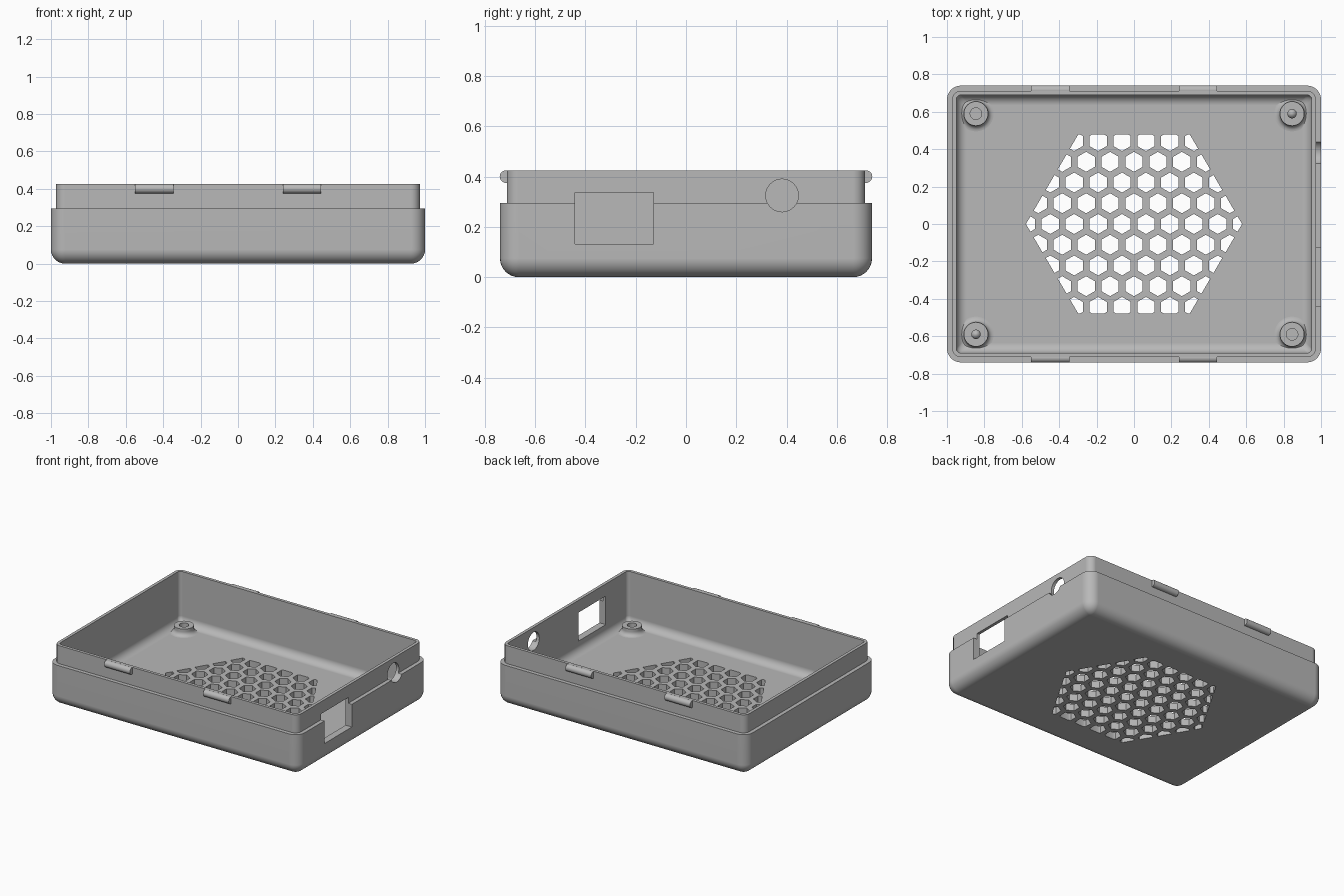
import bpy, bmesh, math
from mathutils import Vector, Matrix

cube = bpy.data.objects.get("Cube")
if cube:
    bpy.data.objects.remove(cube, do_unlink=True)

grey = bpy.data.materials.new("grey plastic")
grey.use_nodes = True
COLOR = (0.48, 0.48, 0.48, 1)
grey.diffuse_color = COLOR
grey.node_tree.nodes["Principled BSDF"].inputs["Base Color"].default_value = COLOR


def make_object(name, bm):
    bmesh.ops.recalc_face_normals(bm, faces=bm.faces)
    mesh = bpy.data.meshes.new(name)
    bm.to_mesh(mesh)
    bm.free()
    mesh.materials.append(grey)
    obj = bpy.data.objects.new(name, mesh)
    bpy.context.collection.objects.link(obj)
    return obj


def activate(obj):
    bpy.ops.object.select_all(action='DESELECT')
    obj.select_set(True)
    bpy.context.view_layer.objects.active = obj


def smooth(obj):
    activate(obj)
    bpy.ops.object.shade_smooth_by_angle(angle=math.radians(32))
    mod = obj.modifiers.new("Weighted normals", 'WEIGHTED_NORMAL')
    mod.keep_sharp = True


def rounded_ring(bm, hx, hy, r, z, steps=8):
    """Loop of vertices around a rounded rectangle."""
    verts = []
    for q, (sx, sy) in enumerate([(1, 1), (-1, 1), (-1, -1), (1, -1)]):
        for i in range(steps + 1):
            a = math.pi / 2 * (q + i / steps)
            verts.append(bm.verts.new((sx * (hx - r) + r * math.cos(a),
                                       sy * (hy - r) + r * math.sin(a), z)))
    return verts


def bridge(bm, a, b):
    n = len(a)
    for i in range(n):
        j = (i + 1) % n
        bm.faces.new((a[i], a[j], b[j], b[i]))


def lathe(name, profile, location, segments=40):
    """Solid of revolution; the profile starts and ends on the axis."""
    bm = bmesh.new()
    rings = []
    for r, z in profile:
        if r == 0:
            rings.append([bm.verts.new((0, 0, z))])
        else:
            rings.append([bm.verts.new((r * math.cos(t), r * math.sin(t), z))
                          for t in (math.tau * i / segments for i in range(segments))])
    for a, b in zip(rings, rings[1:]):
        for i in range(segments):
            j = (i + 1) % segments
            if len(a) == 1:
                bm.faces.new((a[0], b[i], b[j]))
            elif len(b) == 1:
                bm.faces.new((a[i], a[j], b[0]))
            else:
                bm.faces.new((a[i], a[j], b[j], b[i]))
    obj = make_object(name, bm)
    obj.location = location
    smooth(obj)
    return obj


# Tray: rounded outer body, stepped lip, hollow inside with filleted floor
HX, HY, STEP, TOP, FLOOR = 1.0, 0.74, 0.295, 0.425, 0.05
LIP_IN, WALL_IN = 0.028, 0.05
OUT_FILLET, IN_FILLET, STEPS = 0.075, 0.055, 8
bm = bmesh.new()
levels = []
for i in range(STEPS + 1):
    a = math.pi / 2 * i / STEPS
    inset = OUT_FILLET * (1 - math.sin(a))
    levels.append((inset, max(0.075 - inset, 0.004), OUT_FILLET * (1 - math.cos(a))))
levels += [(0, 0.075, STEP), (LIP_IN, 0.047, STEP), (LIP_IN, 0.047, TOP), (WALL_IN, 0.025, TOP)]
for i in range(STEPS + 1):
    a = math.pi / 2 * i / STEPS
    levels.append((WALL_IN + IN_FILLET * (1 - math.cos(a)), 0.025,
                   FLOOR + IN_FILLET * (1 - math.sin(a))))
rings = [rounded_ring(bm, HX - d, HY - d, r, z) for d, r, z in levels]
for a, b in zip(rings, rings[1:]):
    bridge(bm, a, b)
bm.faces.new(rings[0])
bm.faces.new(rings[-1])
tray = make_object("tray", bm)

# Honeycomb vent cutter: hexagon grid trimmed to a large hexagon
PITCH, CELL = 0.128, 0.0535
bm = bmesh.new()
for row in range(-4, 5):
    for col in range(-6, 7):
        cx = (col + (0.5 if row % 2 == 0 else 0)) * PITCH
        cy = row * PITCH * math.sqrt(3) / 2
        bm.faces.new([bm.verts.new((cx + CELL * math.sin(k * math.pi / 3),
                                    cy + CELL * math.cos(k * math.pi / 3), -0.1))
                      for k in range(6)])
tip, corner = Vector((0.578, 0, 0)), Vector((0.298, 0.479, 0))
slope = Vector((corner.y, tip.x - corner.x, 0)).normalized()
planes = [(corner, Vector((0, 1, 0))), (-corner, Vector((0, -1, 0)))]
for sx in (1, -1):
    for sy in (1, -1):
        planes.append((tip * sx, Vector((slope.x * sx, slope.y * sy, 0))))
for point, normal in planes:
    bmesh.ops.bisect_plane(bm, geom=bm.verts[:] + bm.edges[:] + bm.faces[:],
                           plane_co=point, plane_no=normal, clear_outer=True)
ext = bmesh.ops.extrude_face_region(bm, geom=bm.faces[:])
bmesh.ops.translate(bm, vec=(0, 0, 0.25),
                    verts=[v for v in ext["geom"] if isinstance(v, bmesh.types.BMVert)])
vent_cutter = make_object("vent_cutter", bm)

# Side port cutters: rectangular window and round hole in the +x wall
bm = bmesh.new()
bmesh.ops.create_cube(bm, size=1, matrix=Matrix.Translation((1, -0.285, 0.234))
                      @ Matrix.Diagonal((0.3, 0.312, 0.206, 1)))
window_cutter = make_object("window_cutter", bm)
bm = bmesh.new()
bmesh.ops.create_cone(bm, cap_ends=True, segments=40, radius1=0.065, radius2=0.065, depth=0.3,
                      matrix=Matrix.Translation((1, 0.382, 0.325))
                      @ Matrix.Rotation(math.pi / 2, 4, 'Y'))
round_cutter = make_object("round_port_cutter", bm)

for cutter in (vent_cutter, window_cutter, round_cutter):
    cutter.hide_render = True
    activate(tray)
    mod = tray.modifiers.new("Cut", 'BOOLEAN')
    mod.operation, mod.solver, mod.object = 'DIFFERENCE', 'EXACT', cutter
    bpy.ops.object.modifier_apply(modifier=mod.name)
    bpy.data.objects.remove(cutter, do_unlink=True)
smooth(tray)

# Snap ridges on the front and back of the lip
for side, sy in (("front", -1), ("back", 1)):
    for end, x in (("right", -0.448), ("left", 0.342)):
        bm = bmesh.new()
        bmesh.ops.create_cone(bm, cap_ends=True, segments=32, radius1=0.025, radius2=0.025,
                              depth=0.205, matrix=Matrix.Translation((x, sy * 0.716, 0.4))
                              @ Matrix.Rotation(math.pi / 2, 4, 'Y'))
        smooth(make_object(f"{side}_{end}_snap_ridge", bm))

# Corner standoffs: flared posts, two with pins and two with blind holes
SHOULDER = 0.1
flare = [(0, FLOOR - 0.01), (0.095, FLOOR - 0.01)]
flare += [(0.095 - 0.03 * math.sin(a), FLOOR + 0.03 * (1 - math.cos(a)))
          for a in (math.pi / 2 * i / 6 for i in range(7))]
flare.append((0.065, SHOULDER))
hole = [(0.031, SHOULDER), (0.031, FLOOR + 0.005), (0, FLOOR + 0.005)]
pin = [(0.025, SHOULDER), (0.025, 0.15)]
pin += [(0.025 * math.cos(a), 0.15 + 0.025 * math.sin(a))
        for a in (math.pi / 2 * i / 5 for i in range(1, 5))] + [(0, 0.175)]
for sx in (-1, 1):
    for sy in (-1, 1):
        name = f"{'back' if sy > 0 else 'front'}_{'left' if sx > 0 else 'right'}_standoff"
        lathe(name, flare + (pin if sx == sy else hole), (sx * 0.845, sy * 0.59, 0))
